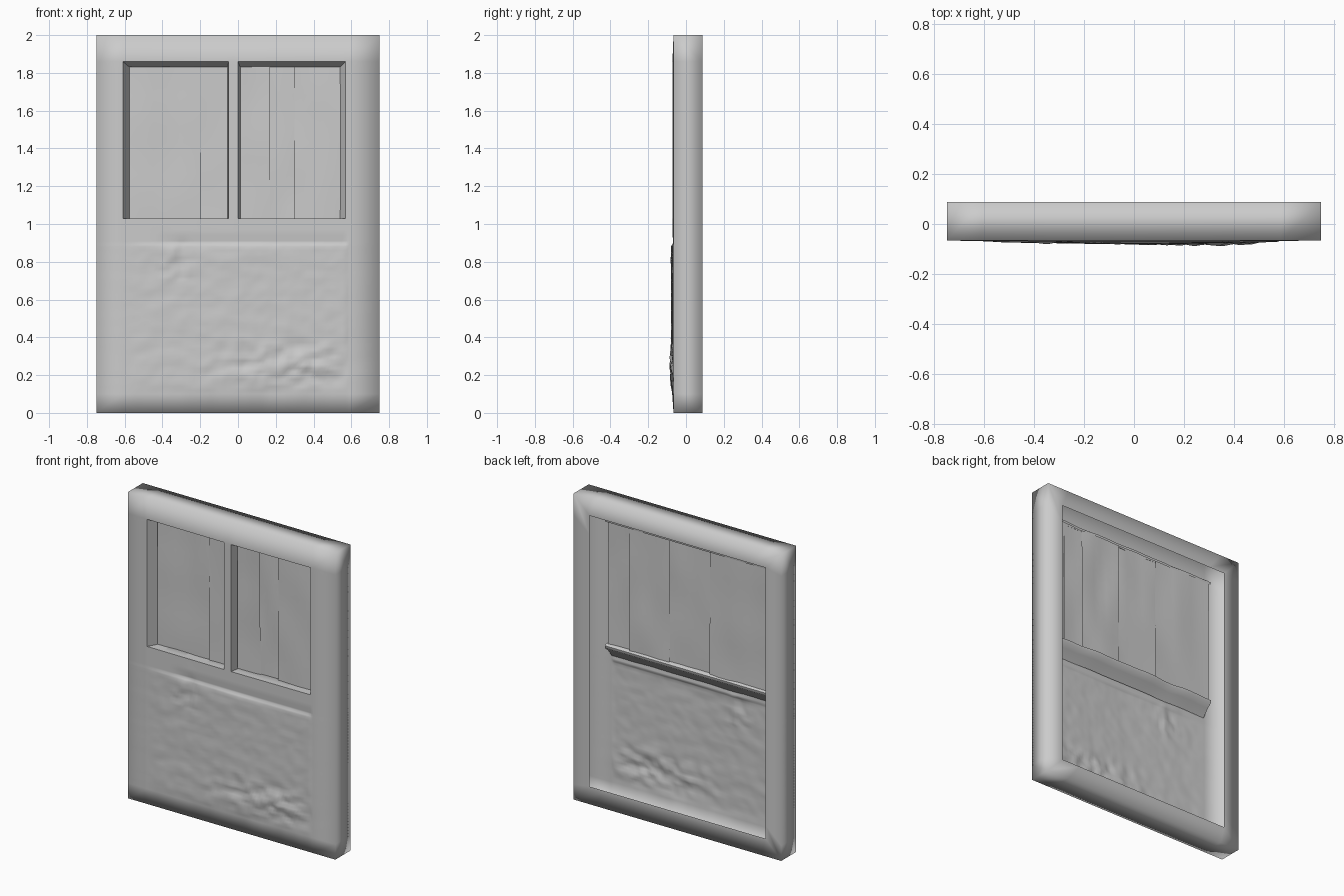
import bpy, bmesh, math, random
from mathutils import noise, Vector

if "Cube" in bpy.data.objects:
    bpy.data.objects.remove(bpy.data.objects["Cube"])

random.seed(4)
BACK = 0.088        # rear face of the frame
BOARD_Y = -0.008    # depth of the boards behind the windows
# (x0, x1, z0, z1) of the opening, then of the smaller inner edge of its reveal
WINDOWS = [((-0.61, -0.05, 1.03, 1.86), (-0.575, -0.055, 1.03, 1.83)),
           ((0.0, 0.57, 1.03, 1.86), (0.012, 0.54, 1.03, 1.83))]


def ramp(v, a, b):
    t = max(0.0, min(1.0, (v - a) / (b - a)))
    return t * t * (3 - 2 * t)


def front_y(x, z):
    """Depth of the battered front skin."""
    if abs(x) > 0.745 or z < 0.005 or z > 1.995:
        return -0.066
    y = -0.067 - 0.005 * (1 - abs(x) / 0.75)
    panel = ramp(x, -0.66, -0.5) * (1 - ramp(x, 0.57, 0.585)) * ramp(z, 0.08, 0.15) * (1 - ramp(z, 0.885, 0.9))
    y -= panel * (0.002 + 0.005 * (1 - abs(x) / 0.75))
    # step under the rail
    y += 0.006 * ramp(x, -0.45, -0.35) * (1 - ramp(x, 0.57, 0.58)) * math.exp(-((z - 0.905) / 0.015) ** 2)
    # crumpled bottom corner and the smaller dent near the rail
    dent = 0.5 * panel
    dent += 3.0 * panel * math.exp(-((x - 0.25) / 0.3) ** 2 - ((z - 0.25) / 0.1) ** 2)
    dent += 2.5 * math.exp(-((x + 0.32) / 0.08) ** 2 - ((z - 0.8) / 0.1) ** 2)
    crumple = noise.noise(Vector((x * 10, 3.7, z * 15))) + 0.6 * noise.noise(Vector((x * 22, 8.1, z * 30)))
    return max(-0.088, y + 0.006 * dent * crumple)


def spans(*parts):
    """Grid coordinates from (start, steps) pairs; the last one ends the row."""
    out = []
    for (a, n), (b, _) in zip(parts, parts[1:]):
        out += [a + (b - a) * i / n for i in range(n)]
    return out + [parts[-1][0]]


def finish(bm, name, angle=None):
    mesh = bpy.data.meshes.new(name)
    bm.to_mesh(mesh)
    bm.free()
    obj = bpy.data.objects.new(name, mesh)
    bpy.context.collection.objects.link(obj)
    bpy.ops.object.select_all(action='DESELECT')
    obj.select_set(True)
    bpy.context.view_layer.objects.active = obj
    if angle:
        bpy.ops.object.shade_smooth_by_angle(angle=math.radians(angle))
    else:
        bpy.ops.object.shade_smooth()


# Door shell: front skin with two openings, outer walls and rear rim
xs = spans((-0.75, 1), (-0.61, 28), (-0.05, 2), (0.0, 30), (0.57, 2), (0.59, 1), (0.75, 0))
zs = spans((0, 1), (0.1, 40), (0.88, 3), (0.91, 4), (1.03, 20), (1.86, 1), (2, 0))
bm = bmesh.new()
grid = [[bm.verts.new((x, front_y(x, z), z)) for x in xs] for z in zs]
for j in range(len(zs) - 1):
    for i in range(len(xs) - 1):
        cx, cz = (xs[i] + xs[i + 1]) / 2, (zs[j] + zs[j + 1]) / 2
        if any(o[0] < cx < o[1] and o[2] < cz < o[3] for o, _ in WINDOWS):
            continue
        bm.faces.new((grid[j][i], grid[j][i + 1], grid[j + 1][i + 1], grid[j + 1][i]))
bmesh.ops.delete(bm, geom=[v for v in bm.verts if not v.link_faces], context='VERTS')


def on_rim(v):
    return abs(v.co.x) > 0.749 or v.co.z < 0.001 or v.co.z > 1.999


edges = [e for e in bm.edges if e.is_boundary and all(on_rim(v) for v in e.verts)]
for step in range(2):
    new = bmesh.ops.extrude_edge_only(bm, edges=edges)['geom']
    for v in (g for g in new if isinstance(g, bmesh.types.BMVert)):
        v.co.y = BACK
        if step:
            v.co.x *= 0.637 / 0.75
            v.co.z = 1 + (v.co.z - 1) * 0.885
    edges = [g for g in new if isinstance(g, bmesh.types.BMEdge) and g.is_boundary]
bmesh.ops.recalc_face_normals(bm, faces=bm.faces)
finish(bm, "door_shell")


# Window reveals: sloped strips from the skin back to the boards
def outline(r, n=8):
    c = [(r[0], r[2]), (r[1], r[2]), (r[1], r[3]), (r[0], r[3])]
    return [(a[0] + (b[0] - a[0]) * i / n, a[1] + (b[1] - a[1]) * i / n)
            for a, b in zip(c, c[1:] + c[:1]) for i in range(n)]


for side, (opening, inner) in zip(("left", "right"), WINDOWS):
    bm = bmesh.new()
    front = [bm.verts.new((x, front_y(x, z), z)) for x, z in outline(opening)]
    rear = [bm.verts.new((x, BOARD_Y - 0.012 if -0.06 < x < 0.02 else BOARD_Y, z)) for x, z in outline(inner)]
    for i in range(len(front)):
        k = (i + 1) % len(front)
        bm.faces.new((front[i], front[k], rear[k], rear[i]))
    finish(bm, side + "_window_reveal", 30)

# Overlapping warped boards behind the windows: (left, right, depth offset)
for n, (a, b, off) in enumerate(((-0.59, -0.17, 0.006), (-0.2, 0.17, -0.004),
                                 (0.12, 0.41, 0.006), (0.3, 0.57, -0.004))):
    bm = bmesh.new()
    rows = []
    twist = random.uniform(-0.004, 0.004)
    for j in range(11):
        z = 1.01 + 0.84 * j / 10
        row = []
        for i in range(7):
            x = a + (b - a) * i / 6
            warp = noise.noise(Vector((x * 7, n * 3.1, z * 3)))
            y = BOARD_Y + off + twist * (i / 3 - 1) * (j / 5 - 1) + 0.008 * warp
            row.append(bm.verts.new((x, y, z)))
        rows.append(row)
    for r, s in zip(rows, rows[1:]):
        for i in range(6):
            bm.faces.new((r[i], r[i + 1], s[i + 1], s[i]))
    finish(bm, "window_board_%d" % (n + 1), 30)

# Bent ledges seen on the rear, below and above the boards (y, z profiles)
LEDGES = {"rear_sill": [(-0.05, 1.03), (0.0, 1.03), (0.012, 1.022), (0.01, 1.005), (-0.02, 0.98), (-0.062, 0.93)],
          "rear_head": [(-0.05, 1.858), (-0.01, 1.85), (0.008, 1.845), (0.006, 1.83)]}
for name, profile in LEDGES.items():
    bm = bmesh.new()
    prev = None
    for i in range(17):
        x = -0.6 + 1.18 * i / 16
        wob = 0.008 * noise.noise(Vector((x * 7, profile[0][1], 0.5)))
        ring = [bm.verts.new((x, y + (wob if y > -0.03 else 0), z + wob * 0.5)) for y, z in profile]
        if prev:
            for k in range(len(profile) - 1):
                bm.faces.new((prev[k], prev[k + 1], ring[k + 1], ring[k]))
        prev = ring
    finish(bm, name, 50)
